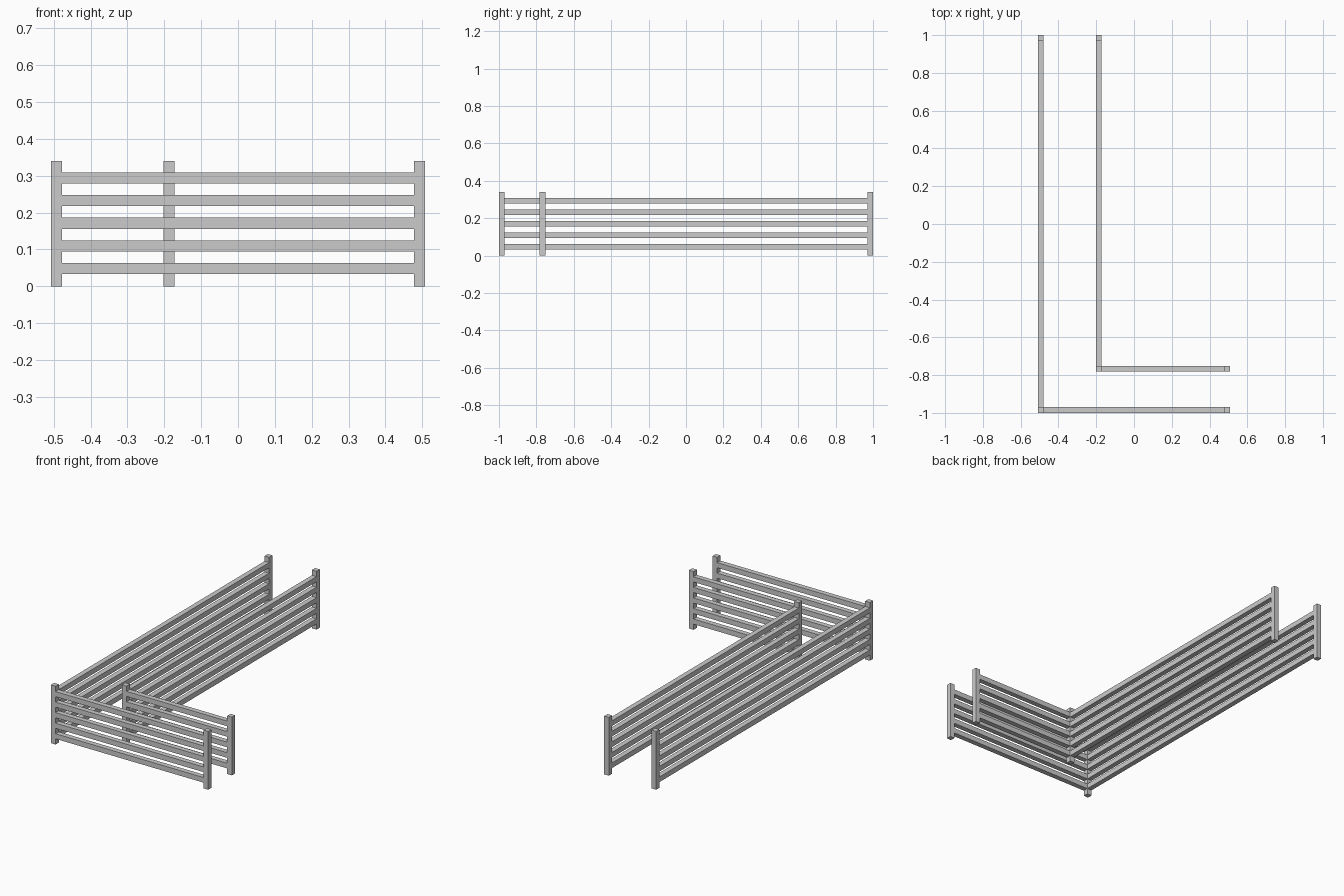
import bpy

if "Cube" in bpy.data.objects:
    bpy.data.objects.remove(bpy.data.objects["Cube"])

T = 0.03            # square section of posts and rails
POST_H = 0.34
RAIL_Z = [0.048 + 0.0615 * i for i in range(5)]


def box(name, lo, hi):
    bpy.ops.mesh.primitive_cube_add(size=1, location=[(a + b) / 2 for a, b in zip(lo, hi)])
    ob = bpy.context.object
    ob.name = name
    ob.scale = [b - a for a, b in zip(lo, hi)]
    bpy.ops.object.transform_apply(location=False, rotation=False, scale=True)


def post(name, x, y):
    box(name, (x - T / 2, y - T / 2, 0), (x + T / 2, y + T / 2, POST_H))


def l_fence(name, cx, cy, end_x, end_y):
    # Corner post and the two end posts
    post(name + "_corner_post", cx, cy)
    post(name + "_side_end_post", cx, end_y)
    post(name + "_front_end_post", end_x, cy)
    # Rails flush with the posts along both legs of the L
    h = T / 2
    for i, z in enumerate(RAIL_Z):
        box(f"{name}_front_rail_{i + 1}", (cx + h, cy - h, z - h), (end_x - h, cy + h, z + h))
        box(f"{name}_side_rail_{i + 1}", (cx - h, cy + h, z - h), (cx + h, end_y - h, z + h))


l_fence("outer_fence", -0.493, -0.985, 0.493, 0.985)
l_fence("inner_fence", -0.187, -0.767, 0.493, 0.985)
